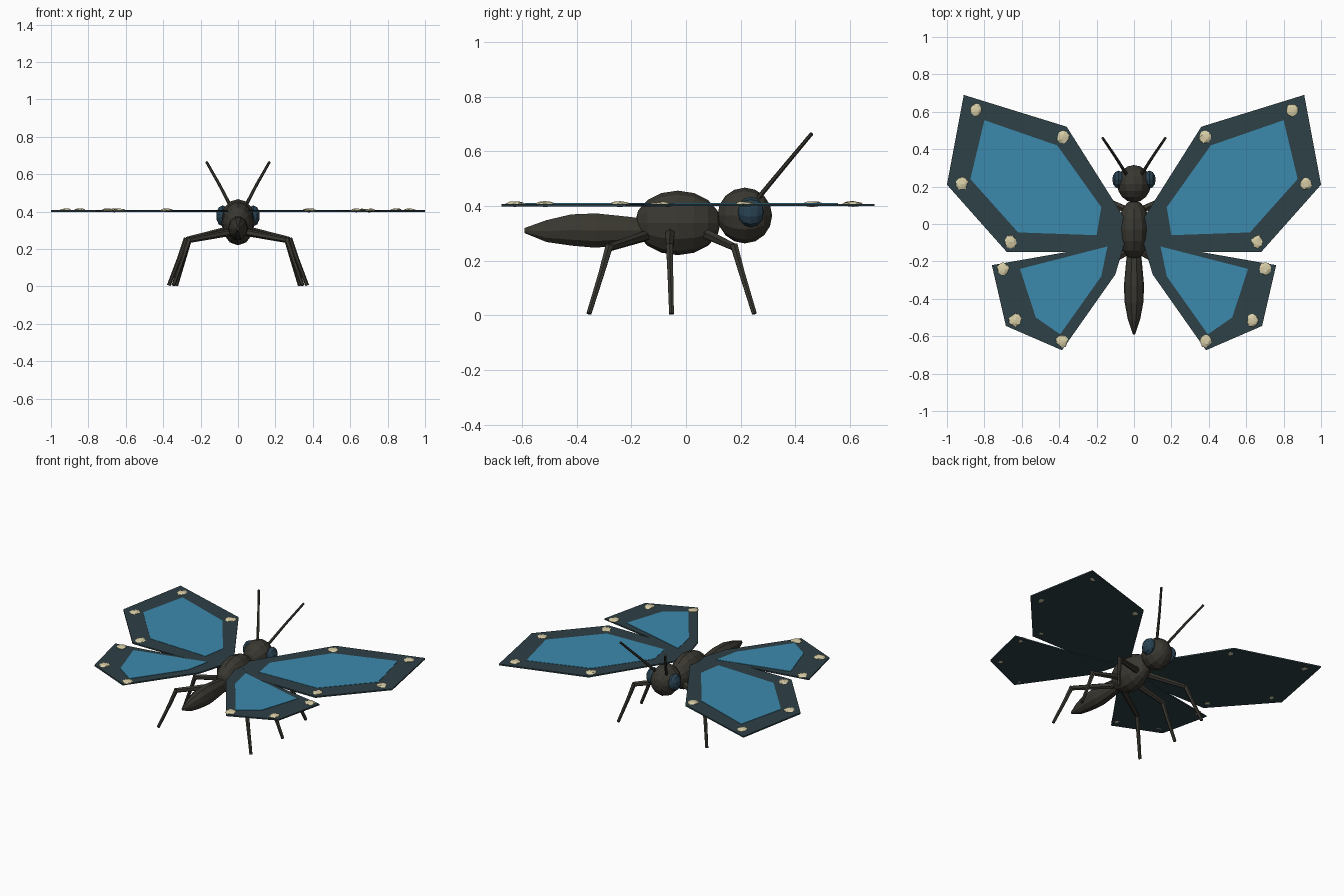
import bpy, bmesh, random
from mathutils import Vector, Matrix
from math import cos, sin, pi

if "Cube" in bpy.data.objects:
    bpy.data.objects.remove(bpy.data.objects["Cube"])

random.seed(4)


def material(name, rgb):
    m = bpy.data.materials.new(name)
    m.diffuse_color = (*rgb, 1)
    m.use_nodes = True
    m.node_tree.nodes["Principled BSDF"].inputs["Base Color"].default_value = m.diffuse_color
    return m


BODY = material("dark brown", (0.042, 0.039, 0.030))
EDGE = material("dark teal", (0.027, 0.052, 0.061))
BLUE = material("wing blue", (0.045, 0.254, 0.413))
CREAM = material("cream", (0.68, 0.61, 0.38))
EYE = material("eye blue", (0.022, 0.055, 0.085))


def finish(name, bm, mat):
    bmesh.ops.recalc_face_normals(bm, faces=bm.faces)
    me = bpy.data.meshes.new(name)
    bm.to_mesh(me)
    bm.free()
    me.materials.append(mat)
    ob = bpy.data.objects.new(name, me)
    bpy.context.collection.objects.link(ob)
    return ob


def ellipsoid(name, centre, radii, mat, seg=12, rings=8):
    # flat-shaded sphere with its poles along the body axis
    bm = bmesh.new()
    bmesh.ops.create_uvsphere(bm, u_segments=seg, v_segments=rings, radius=1)
    bmesh.ops.rotate(bm, verts=bm.verts, matrix=Matrix.Rotation(pi / 2, 3, 'X'))
    bmesh.ops.scale(bm, verts=bm.verts, vec=radii)
    bmesh.ops.translate(bm, verts=bm.verts, vec=centre)
    return finish(name, bm, mat)


def tube(name, pts, radii, mat, sides=6):
    # loft through points; each radius is (sideways, upward)
    bm = bmesh.new()
    pts = [Vector(p) for p in pts]
    rings = []
    for i, p in enumerate(pts):
        t = (pts[min(i + 1, len(pts) - 1)] - pts[max(i - 1, 0)]).normalized()
        ref = Vector((0, 1, 0)) if abs(t.y) < 0.6 else Vector((0, 0, 1))
        a = t.cross(ref).normalized()
        b = a.cross(t)
        ra, rb = radii[i]
        rings.append([bm.verts.new(p + a * ra * cos(2 * pi * k / sides)
                                   + b * rb * sin(2 * pi * k / sides))
                      for k in range(sides)])
    for r, s in zip(rings, rings[1:]):
        for k in range(sides):
            n = (k + 1) % sides
            bm.faces.new((r[k], r[n], s[n], s[k]))
    bm.faces.new(rings[0])
    bm.faces.new(rings[-1])
    return finish(name, bm, mat)


def plate(name, outline, side, z0, z1, mat):
    bm = bmesh.new()
    f = bm.faces.new([bm.verts.new((x * side, y, z0)) for x, y in outline])
    ext = bmesh.ops.extrude_face_region(bm, geom=[f], use_keep_orig=True)
    top = [v for v in ext["geom"] if isinstance(v, bmesh.types.BMVert)]
    bmesh.ops.translate(bm, verts=top, vec=(0, 0, z1 - z0))
    return finish(name, bm, mat)


def spot(name, x, y):
    # lumpy flattened pebble on the wing border
    bm = bmesh.new()
    bmesh.ops.create_icosphere(bm, subdivisions=2, radius=1)
    for v in bm.verts:
        v.co *= random.uniform(0.85, 1.12)
    bmesh.ops.scale(bm, verts=bm.verts, vec=(0.032, 0.035, 0.010))
    bmesh.ops.translate(bm, verts=bm.verts, vec=(x, y, 0.407))
    return finish(name, bm, CREAM)


# Body
ellipsoid("thorax", (0, -0.03, 0.338), (0.088, 0.157, 0.118), BODY)
ellipsoid("head", (0, 0.215, 0.365), (0.09, 0.1, 0.102), BODY)
tube("abdomen",
     [(0, -0.13, 0.31), (0, -0.2, 0.31), (0, -0.33, 0.31), (0, -0.42, 0.312),
      (0, -0.51, 0.308), (0, -0.59, 0.31)],
     [(0.035, 0.04), (0.042, 0.052), (0.054, 0.066), (0.05, 0.06),
      (0.033, 0.042), (0.006, 0.01)], BODY, 10)

# Wing shapes for the right side
FORE = [(0.03, -0.03), (0.05, 0.03), (0.12, 0.14), (0.36, 0.52), (0.91, 0.69),
        (1.0, 0.21), (0.68, -0.15), (0.2, -0.15)]
FORE_BLUE = [(0.20, -0.06), (0.175, 0.09), (0.41, 0.42), (0.80, 0.555),
             (0.875, 0.24), (0.62, -0.045)]
HIND = [(0.03, -0.02), (0.05, -0.10), (0.10, -0.27), (0.385, -0.675),
        (0.685, -0.545), (0.76, -0.22), (0.36, -0.15), (0.1, -0.08)]
HIND_BLUE = [(0.142, -0.12), (0.175, -0.28), (0.395, -0.59), (0.525, -0.50),
             (0.61, -0.24)]
SPOTS = [(0.845, 0.61), (0.92, 0.215), (0.66, -0.095), (0.38, 0.465),
         (0.70, -0.24), (0.635, -0.515), (0.385, -0.625)]
# Legs: hip, knee, foot
LEGS = {"front": [(0.05, 0.08, 0.295), (0.26, 0.175, 0.25), (0.33, 0.25, 0.006)],
        "middle": [(0.06, -0.058, 0.30), (0.275, -0.06, 0.25), (0.37, -0.053, 0.006)],
        "back": [(0.04, -0.15, 0.29), (0.26, -0.28, 0.248), (0.345, -0.355, 0.006)]}

for side, tag in ((1, "right"), (-1, "left")):
    # Wings with inlaid panels and spots
    plate(f"{tag}_forewing", FORE, side, 0.399, 0.408, EDGE)
    plate(f"{tag}_hindwing", HIND, side, 0.398, 0.407, EDGE)
    plate(f"{tag}_forewing_panel", FORE_BLUE, side, 0.405, 0.410, BLUE)
    plate(f"{tag}_hindwing_panel", HIND_BLUE, side, 0.405, 0.410, BLUE)
    for i, (x, y) in enumerate(SPOTS):
        spot(f"{tag}_wing_spot_{i + 1}", x * side, y)

    # Eye
    ellipsoid(f"{tag}_eye", (0.082 * side, 0.237, 0.378), (0.036, 0.048, 0.056), EYE, 10, 6)

    # Antenna
    tube(f"{tag}_antenna",
         [(0.04 * side, 0.265, 0.43), (0.1 * side, 0.36, 0.545), (0.168 * side, 0.46, 0.665)],
         [(0.009, 0.009), (0.008, 0.008), (0.007, 0.007)], BODY)

    # Legs: thigh and shin
    for leg, pts in LEGS.items():
        hip, knee, foot = [Vector((x * side, y, z)) for x, y, z in pts]
        tube(f"{tag}_{leg}_thigh", [hip, knee], [(0.02, 0.02), (0.015, 0.015)], BODY)
        tube(f"{tag}_{leg}_shin", [knee + Vector((0, 0, 0.008)), knee.lerp(foot, 0.4), foot],
             [(0.015, 0.015), (0.012, 0.012), (0.01, 0.01)], BODY)
